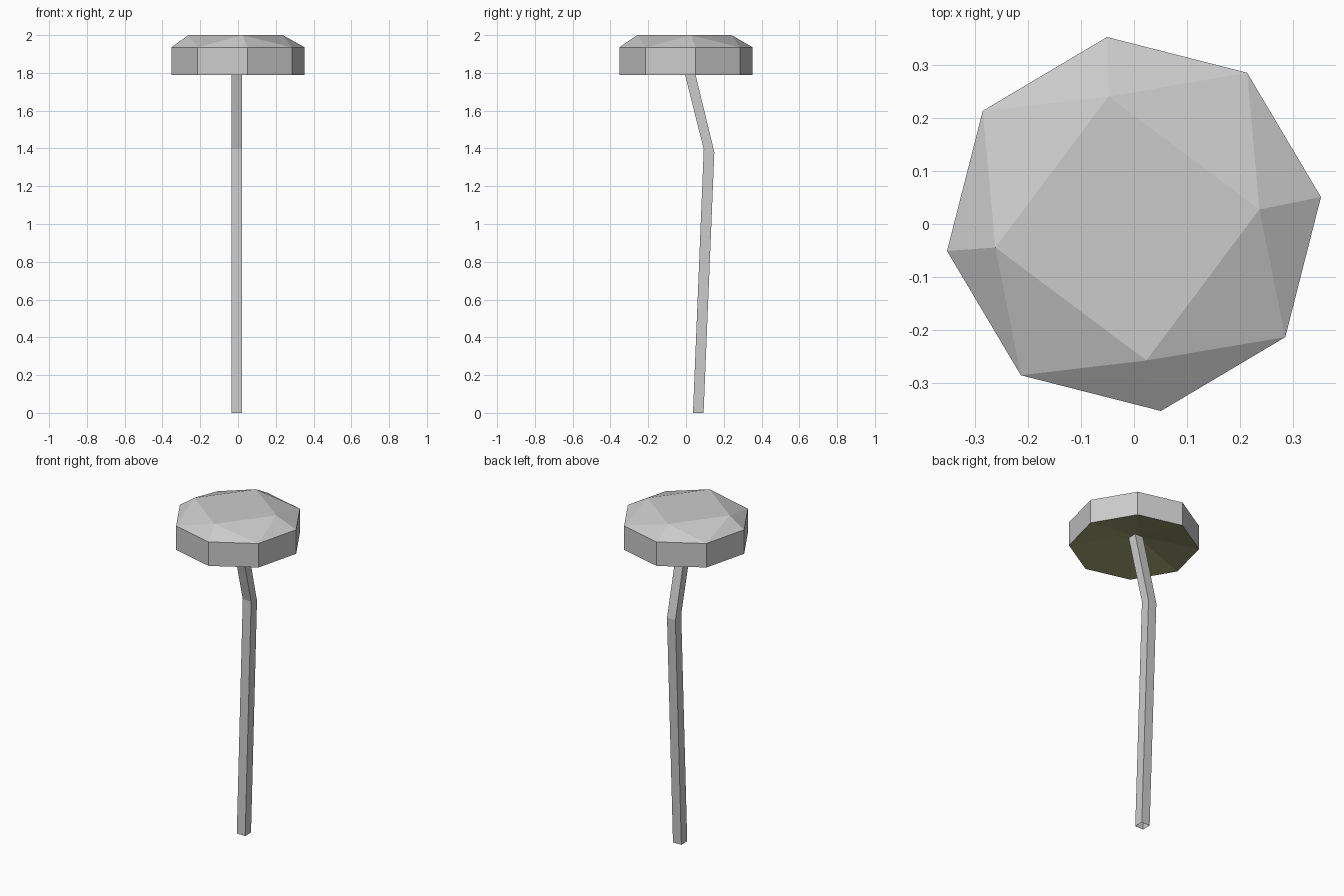
import bpy
from math import cos, sin, radians

cube = bpy.data.objects.get("Cube")
if cube:
    bpy.data.objects.remove(cube, do_unlink=True)


def material(name, rgb):
    m = bpy.data.materials.new(name)
    m.use_nodes = True
    m.diffuse_color = (*rgb, 1)
    m.node_tree.nodes["Principled BSDF"].inputs["Base Color"].default_value = (*rgb, 1)
    return m


def ring(count, radius, z, cx=0, cy=0, start=8.2):
    angles = [radians(start + 360 * i / count) for i in range(count)]
    return [(cx + radius * cos(a), cy + radius * sin(a), z) for a in angles]


def build(name, verts, faces, *mats):
    mesh = bpy.data.meshes.new(name)
    mesh.from_pydata(verts, [], faces)
    for m in mats:
        mesh.materials.append(m)
    obj = bpy.data.objects.new(name, mesh)
    bpy.context.collection.objects.link(obj)
    return obj


grey = material("light grey", (0.6, 0.6, 0.6))
olive = material("olive underside", (0.33, 0.33, 0.16))

# Cap: eight-sided rim, faceted shoulder, square top, hollow underside
N = 8
verts = ring(N, 0.357, 1.79) + ring(N, 0.357, 1.935)
verts += ring(4, 0.252, 2.0, -0.0125, -0.0085)
apex = len(verts)
verts.append((-0.007, 0.005, 1.86))
faces = [(16, 17, 18, 19)]
for i in range(N):
    j = (i + 1) % N
    faces.append((i, j, N + j, N + i))
    # each shoulder triangle leans on the nearest top corner
    corner = 16 + ((i + 1) // 2) % 4
    faces.append((N + i, N + j, corner))
    if i % 2:
        faces.append((N + i, corner, 16 + i // 2))
    faces.append((j, i, apex))
cap = build("cap", verts, faces, grey, olive)
for p in cap.data.polygons:
    if apex in p.vertices:
        p.material_index = 1

# Stem: bent square tube, open at both ends
path = [(0.065, 0.0, 0.0), (0.122, 1.388, -0.008), (0.008, 1.85, 0.0)]
h = 0.028
verts = [(-0.006 + sx * h, y + sy * h, z + sy * tilt)
         for y, z, tilt in path
         for sx, sy in ((-1, -1), (1, -1), (1, 1), (-1, 1))]
faces = [(4 * k + i, 4 * k + (i + 1) % 4, 4 * k + 4 + (i + 1) % 4, 4 * k + 4 + i)
         for k in range(len(path) - 1) for i in range(4)]
build("stem", verts, faces, grey)
